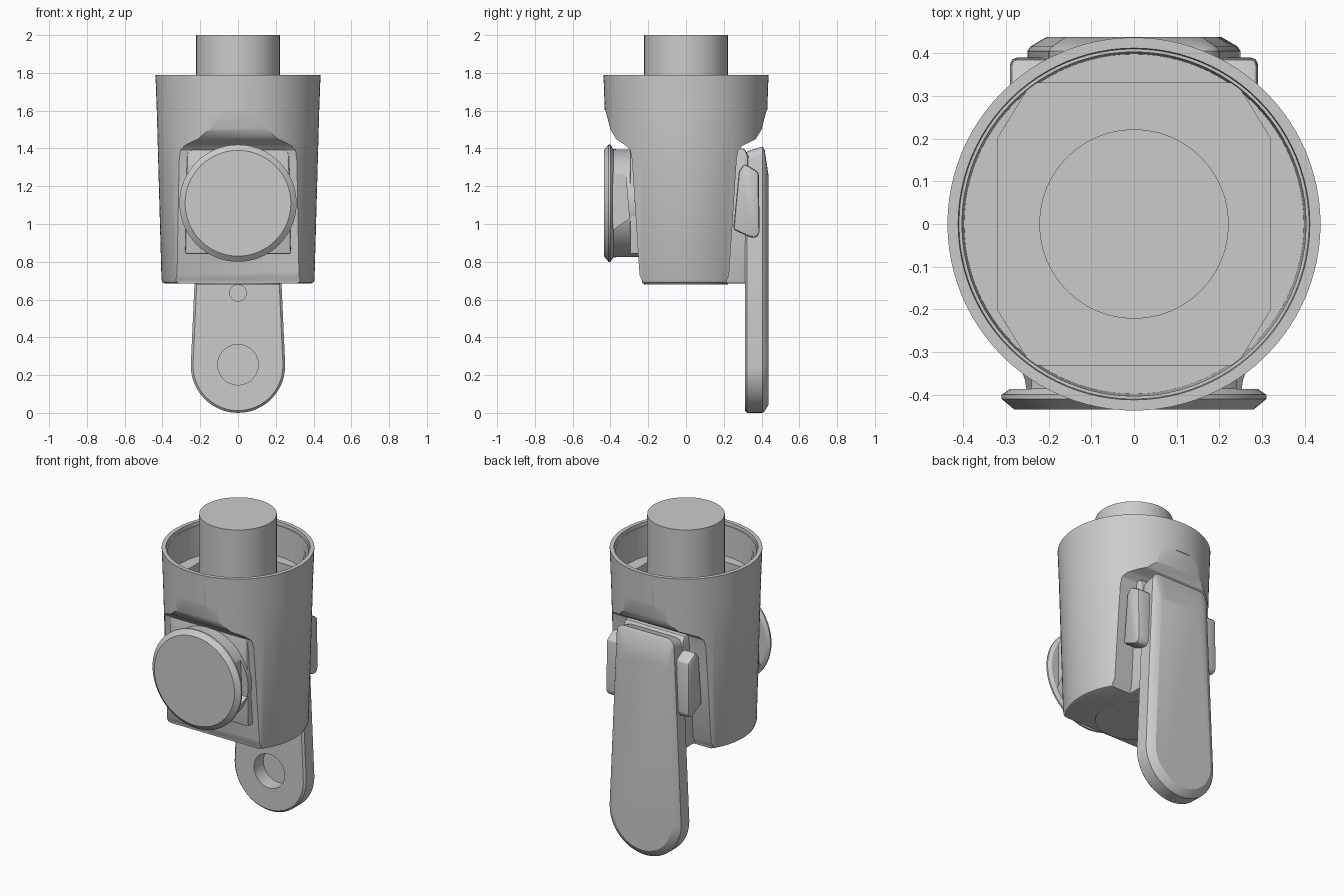
import bpy, bmesh, math
from mathutils import Vector, Matrix

if "Cube" in bpy.data.objects:
    bpy.data.objects.remove(bpy.data.objects["Cube"], do_unlink=True)

grey = bpy.data.materials.new("plain grey")
grey.use_nodes = True
COLOUR = (0.6, 0.6, 0.6, 1)
grey.diffuse_color = COLOUR
grey.node_tree.nodes["Principled BSDF"].inputs["Base Color"].default_value = COLOUR


def loft(name, loops):
    """Skin closed loops of equal length and cap both ends."""
    bm = bmesh.new()
    rings = [[bm.verts.new(p) for p in loop] for loop in loops]
    n = len(rings[0])
    for a, b in zip(rings, rings[1:]):
        for i in range(n):
            j = (i + 1) % n
            bm.faces.new((a[i], a[j], b[j], b[i]))
    bm.faces.new(rings[0])
    bm.faces.new(rings[-1])
    bmesh.ops.recalc_face_normals(bm, faces=bm.faces)
    mesh = bpy.data.meshes.new(name)
    bm.to_mesh(mesh)
    bm.free()
    mesh.materials.append(grey)
    obj = bpy.data.objects.new(name, mesh)
    bpy.context.collection.objects.link(obj)
    return obj


def lathe(name, profile, sides=64, matrix=Matrix()):
    """Stack of (radius, height) rings around z, then placed by matrix."""
    turn = [2 * math.pi * i / sides for i in range(sides)]
    return loft(name, [[matrix @ Vector((r * math.cos(t), r * math.sin(t), h))
                        for t in turn] for r, h in profile])


def prism_x(name, yz, lo, hi):
    return loft(name, [[Vector((x, y, z)) for y, z in yz] for x in (lo, hi)])


def prism_y(name, xz, lo, hi):
    return loft(name, [[Vector((x, y, z)) for x, z in xz] for y in (lo, hi)])


def apply(obj, mod):
    bpy.context.view_layer.objects.active = obj
    bpy.ops.object.modifier_apply(modifier=mod.name)


def cut(obj, *cutters):
    for cutter in cutters:
        mod = obj.modifiers.new("cut", 'BOOLEAN')
        mod.operation = 'DIFFERENCE'
        mod.solver = 'EXACT'
        mod.object = cutter
        apply(obj, mod)
        bpy.data.objects.remove(cutter, do_unlink=True)


def bevel(obj, width, segments=2):
    mod = obj.modifiers.new("bevel", 'BEVEL')
    mod.width = width
    mod.segments = segments
    mod.limit_method = 'ANGLE'
    mod.angle_limit = math.radians(35)
    apply(obj, mod)


def smooth(obj, angle=30):
    bpy.ops.object.select_all(action='DESELECT')
    obj.select_set(True)
    bpy.context.view_layer.objects.active = obj
    bpy.ops.object.shade_smooth_by_angle(angle=math.radians(angle))


def mirror_y(yz):
    return [(-y, z) for y, z in yz]


def to_front(y, z):
    """Turn the z axis towards the front, starting at the given y and z."""
    return Matrix.Translation((0, y, z)) @ Matrix.Rotation(math.pi / 2, 4, 'X')


# Tapered housing with an open, stepped rim
FLOOR = 1.58
housing = lathe("housing", [(0.385, 0.685), (0.398, 0.69), (0.405, 0.705), (0.43, 1.6),
                            (0.437, 1.79), (0.412, 1.79), (0.41, 1.77),
                            (0.403, 1.77), (0.398, FLOOR)], 96)

# Flattened front and back, running out under the rim
back_relief = [(0.6, 1.62), (0.426, 1.6), (0.40, 1.5), (0.37, 1.45), (0.30, 1.415),
               (0.277, 1.39), (0.268, 1.34), (0.228, 0.73), (0.215, 0.7),
               (0.20, 0.6), (0.6, 0.6)]
front_relief = [(y + 0.018 if y < 0.35 else y, z) for y, z in back_relief]
cut(housing,
    prism_x("back_cutter", back_relief, -0.6, 0.6),
    prism_x("front_cutter", mirror_y(front_relief), -0.6, 0.6))

# Square well with clipped corners in the floor of the cup
well = [(0.32, 0.2), (0.24, 0.33), (-0.24, 0.33), (-0.32, 0.2),
        (-0.32, -0.2), (-0.24, -0.33), (0.24, -0.33), (0.32, -0.2)]
cut(housing, loft("well_cutter", [[Vector((x, y, z)) for x, y in well]
                                  for z in (1.52, 1.7)]))
smooth(housing)

# Arched seat plate behind the knob
arch = [(0.27 * math.cos(t), 1.37 + 0.075 * math.sin(t))
        for t in (math.pi * i / 12 for i in range(13))]
seat = prism_y("knob_seat", arch + [(-0.28, 0.84), (0.28, 0.84)], -0.296, -0.2)
bevel(seat, 0.01)
smooth(seat)

# Central shaft
smooth(lathe("shaft", [(0.222, 0.68), (0.222, 2.0)], 48))

# Round front knob with a chamfered face and side grip notches
knob = lathe("knob", [(0.285, -0.2), (0.285, -0.02), (0.288, 0.0), (0.31, 0.015),
                      (0.31, 0.025), (0.28, 0.05)], 64, to_front(-0.385, 1.11))
notch = [(-0.386, 1.3), (-0.32, 1.27), (-0.30, 1.03), (-0.386, 0.97)]
cut(knob, *[prism_x("notch_cutter", notch, min(s * 0.24, s * 0.4), max(s * 0.24, s * 0.4))
            for s in (-1, 1)])
smooth(knob)


# Long rear lever: round at the foot, narrowing to a rounded top
def lever_loop(y, inset, top):
    def half(z):
        return 0.25 - 0.05 * (z - 0.25) / 1.16 - inset
    foot = [Vector(((0.25 - inset) * math.cos(t), y, 0.25 + (0.25 - inset) * math.sin(t)))
            for t in (math.pi + math.pi * i / 24 for i in range(25))]
    corner = 0.05
    w = half(top)
    right = [(w - corner + corner * math.cos(t), top - corner + corner * math.sin(t))
             for t in (math.pi / 2 * i / 5 for i in range(6))]
    head = right + [(-x, z) for x, z in reversed(right)]
    return foot + [Vector((x, y, z)) for x, z in head]


lever = loft("lever", [lever_loop(0.312, 0.012, 1.37), lever_loop(0.324, 0.0, 1.385),
                       lever_loop(0.405, 0.0, 1.41), lever_loop(0.416, 0.008, 1.395),
                       lever_loop(0.438, 0.045, 1.25)])
cut(lever,
    lathe("hole_cutter", [(0.107, 0), (0.107, 0.2)], 48, to_front(0.405, 0.255)),
    lathe("pin_hole_cutter", [(0.044, 0), (0.044, 0.1)], 24, to_front(0.335, 0.635)))
smooth(lever)

# Mount joining the lever to the housing
mount = prism_x("lever_mount", [(0.1, 0.685), (0.33, 0.685), (0.33, 1.36),
                                (0.31, 1.4), (0.1, 1.4)], -0.21, 0.21)
bevel(mount, 0.012)
smooth(mount)

# Catch tabs on both sides of the lever
tab = [(0.25, 0.97), (0.28, 1.28), (0.31, 1.32), (0.385, 1.275), (0.39, 0.95),
       (0.37, 0.925), (0.34, 0.93)]
for side, s in (("left", 1), ("right", -1)):
    catch = prism_x(side + "_catch", tab, *sorted((s * 0.17, s * 0.29)))
    bevel(catch, 0.015)
    smooth(catch)
